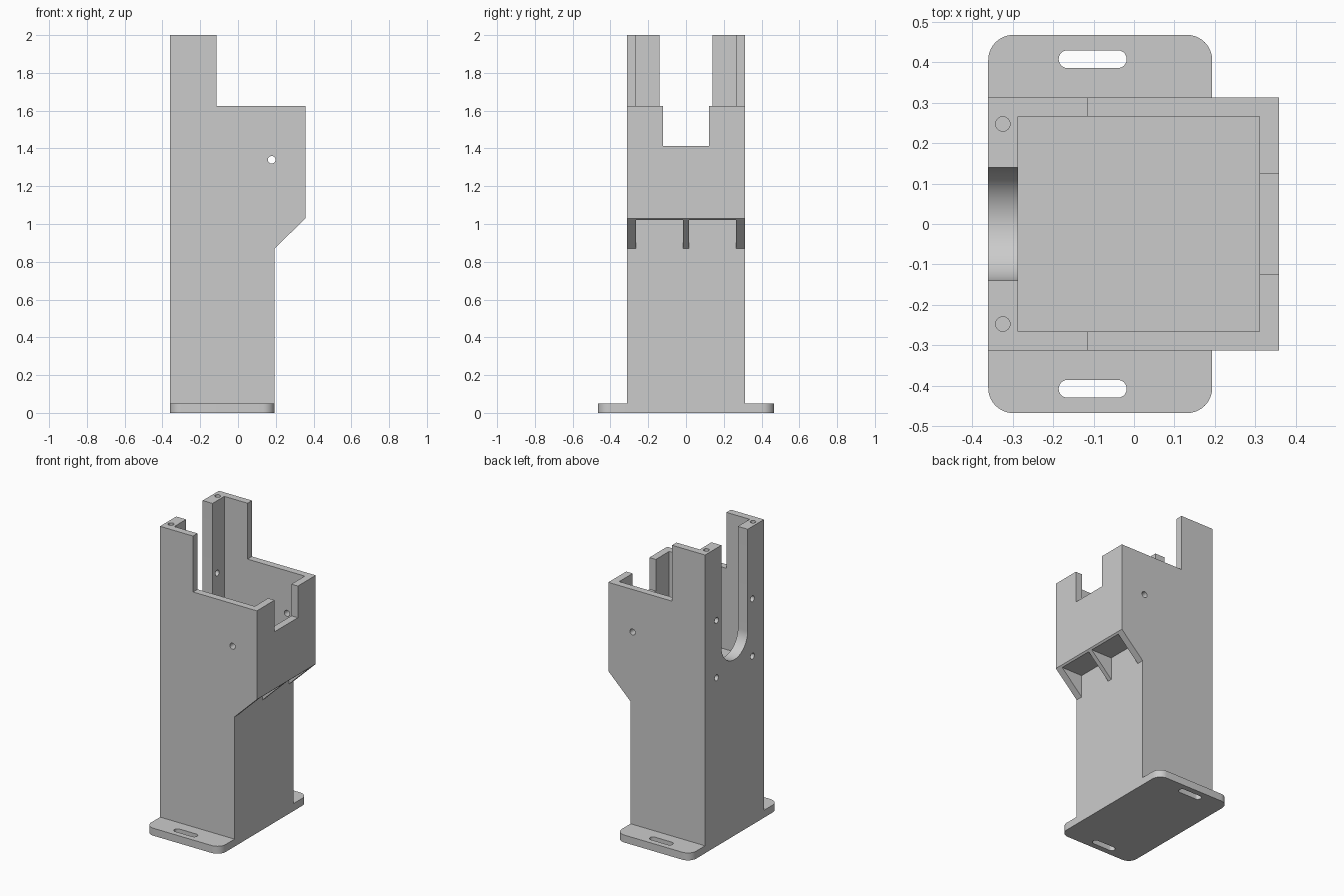
import bpy, bmesh, math
from mathutils import Vector

if "Cube" in bpy.data.objects:
    bpy.data.objects.remove(bpy.data.objects["Cube"])

grey = bpy.data.materials.new("plain_grey")
grey.diffuse_color = (0.6, 0.6, 0.6, 1)
grey.use_nodes = True
grey.node_tree.nodes["Principled BSDF"].inputs["Base Color"].default_value = grey.diffuse_color


def rounded(cu, cv, hu, hv, r, n=10):
    """Outline of a rounded rectangle (a circle or stadium when r fills it)."""
    pts = []
    for i, (su, sv) in enumerate([(1, 1), (-1, 1), (-1, -1), (1, -1)]):
        for k in range(n + 1):
            a = math.pi / 2 * (i + k / n)
            p = Vector((cu + su * (hu - r) + r * math.cos(a),
                        cv + sv * (hv - r) + r * math.sin(a)))
            if all((p - q).length > 1e-5 for q in pts):
                pts.append(p)
    return pts


def rect(u0, u1, v0, v1):
    return [(u0, v0), (u1, v0), (u1, v1), (u0, v1)]


def prism(name, outline, axis, a, b):
    """Extrude an outline along x (outline y,z), y (x,z) or z (x,y)."""
    place = {"x": lambda u, v, w: (w, u, v),
             "y": lambda u, v, w: (u, w, v),
             "z": lambda u, v, w: (u, v, w)}[axis]
    bm = bmesh.new()
    lo = [bm.verts.new(place(u, v, a)) for u, v in outline]
    hi = [bm.verts.new(place(u, v, b)) for u, v in outline]
    bm.faces.new(lo)
    bm.faces.new(hi)
    for i in range(len(lo)):
        j = (i + 1) % len(lo)
        bm.faces.new((lo[i], lo[j], hi[j], hi[i]))
    bmesh.ops.recalc_face_normals(bm, faces=bm.faces)
    me = bpy.data.meshes.new(name)
    bm.to_mesh(me)
    bm.free()
    me.materials.append(grey)
    ob = bpy.data.objects.new(name, me)
    bpy.context.collection.objects.link(ob)
    return ob


def combine(target, tool, operation="DIFFERENCE"):
    mod = target.modifiers.new("combine", "BOOLEAN")
    mod.operation, mod.solver, mod.object = operation, "EXACT", tool
    bpy.context.view_layer.objects.active = target
    bpy.ops.object.modifier_apply(modifier=mod.name)
    bpy.data.objects.remove(tool)


# Column with overhanging head and rear tower, from its side profile
body = prism("holder_body", [(-.36, 0), (.193, 0), (.193, .87), (.358, 1.03), (.358, 1.625),
                             (-.115, 1.625), (-.115, 2), (-.36, 2)], "y", -.312, .312)

# Mounting plate with rounded corners
plate = prism("mounting_plate", rounded(-.0835, 0, .2765, .467, .062), "z", 0, .05)
combine(body, plate, "UNION")

# Open tray inside the head
combine(body, prism("tray_cut", rect(-.287, .31, -.265, .265), "z", 1.08, 2.2))

# Round-bottomed slot in the rear wall and square notch in the front wall
combine(body, prism("rear_slot", rounded(0, 1.75, .14, .57, .14, 16), "x", -.45, -.2))
combine(body, prism("front_notch", rect(-.123, .123, 1.413, 1.8), "x", .25, .45))

# Pin hole through both side walls
combine(body, prism("pin_hole", rounded(.178, 1.34, .02, .02, .02, 6), "y", -.5, .5))

for s in (-1, 1):
    # Recesses under the head, leaving two side ribs and a middle rib
    combine(body, prism("rib_gap", rect(*sorted((s * .015, s * .265)), .8, 1.02), "x", .193, .5))
    # Fastening slots in the plate
    combine(body, prism("plate_slot", rounded(-.102, s * .407, .084, .022, .022, 8), "z", -.1, .2))
    # Blind screw holes in the tower tops
    combine(body, prism("top_hole", rounded(-.324, s * .247, .018, .018, .018, 6), "z", 1.85, 2.1))
    # Motor screw holes in the rear wall
    for z in (1.13, 1.515):
        combine(body, prism("rear_hole", rounded(s * .19, z, .02, .02, .02, 6), "x", -.45, -.2))

bpy.ops.object.select_all(action="DESELECT")
body.select_set(True)
bpy.context.view_layer.objects.active = body
bpy.ops.object.shade_smooth_by_angle(angle=math.radians(30))
